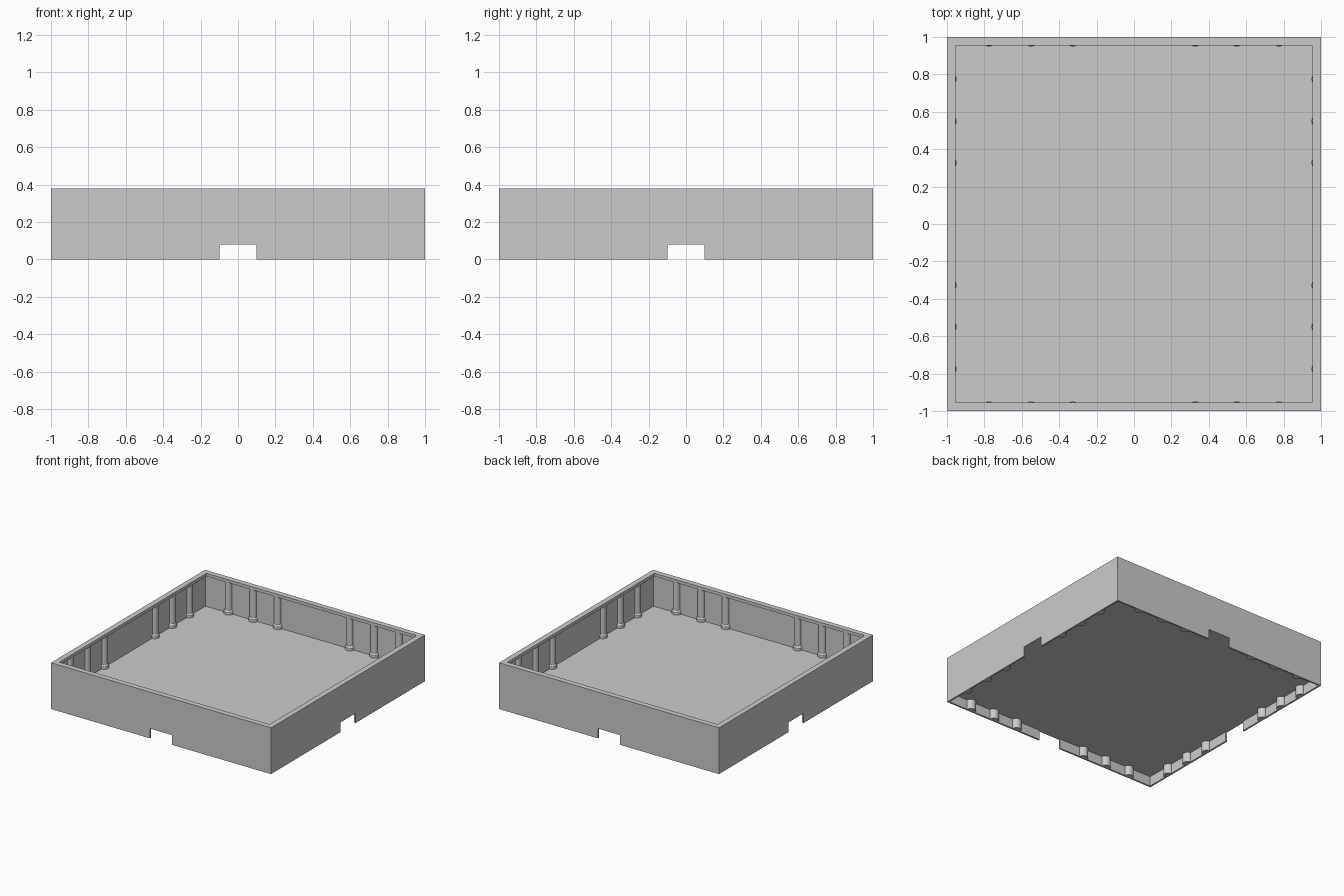
import bpy, bmesh
from math import pi, sin, cos
from mathutils import Matrix

if "Cube" in bpy.data.objects:
    bpy.data.objects.remove(bpy.data.objects["Cube"])

T = 0.014        # wall thickness
RIM = 0.045      # rim width
TOP, RIM_Z = 0.38, 0.355
FLOOR_LO, FLOOR_HI = 0.08, 0.09


def finish(name, bm):
    bmesh.ops.remove_doubles(bm, verts=bm.verts, dist=1e-5)
    bmesh.ops.recalc_face_normals(bm, faces=bm.faces)
    me = bpy.data.meshes.new(name)
    bm.to_mesh(me)
    bm.free()
    ob = bpy.data.objects.new(name, me)
    bpy.context.collection.objects.link(ob)
    return ob


def bridge(bm, a, b, cap=True):
    """Close two matching vertex loops into a solid."""
    n = len(a)
    for i in range(n):
        j = (i + 1) % n
        bm.faces.new((a[i], a[j], b[j], b[i]))
    if cap:
        bm.faces.new(a)
        bm.faces.new(b[::-1])


def side_wall(name, angle):
    # notched outline, mitred at both ends
    prof = [(-1, 0), (-.1, 0), (-.1, .08), (.1, .08), (.1, 0), (1, 0), (1, RIM_Z), (-1, RIM_Z)]
    bm = bmesh.new()
    outer = [bm.verts.new((x, -1, z)) for x, z in prof]
    inner = [bm.verts.new((x * (1 - T) if abs(x) == 1 else x, -1 + T, z)) for x, z in prof]
    bridge(bm, outer, inner)
    bm.transform(Matrix.Rotation(angle, 4, 'Z'))
    finish(name, bm)


def post(name, x, angle):
    # half-round post with a wider foot, set against the wall
    bm = bmesh.new()
    cy, n = -0.988, 10
    rings = []
    for r, z in [(.038, 0), (.038, .112), (.029, .125), (.029, RIM_Z)]:
        rings.append([bm.verts.new((x + r * cos(pi * i / n), cy + r * sin(pi * i / n), z))
                      for i in range(n + 1)])
    for a, b in zip(rings, rings[1:]):
        bridge(bm, a, b, cap=False)
    bm.faces.new(rings[0])
    bm.faces.new(rings[-1])
    bm.transform(Matrix.Rotation(angle, 4, 'Z'))
    ob = finish(name, bm)
    bpy.ops.object.select_all(action='DESELECT')
    ob.select_set(True)
    bpy.context.view_layer.objects.active = ob
    bpy.ops.object.shade_smooth_by_angle(angle=pi / 6)


# four walls, each with a bottom notch and six posts
for k, side in enumerate(("front", "right", "back", "left")):
    side_wall(side + "_wall", k * pi / 2)
    for i, x in enumerate((-.775, -.55, -.328, .328, .55, .775)):
        post(f"{side}_post_{i + 1}", x, k * pi / 2)

# floor panel
bm = bmesh.new()
bmesh.ops.create_cube(bm, size=1)
h = 2 * (1 - T)
bm.transform(Matrix.Translation((0, 0, (FLOOR_LO + FLOOR_HI) / 2))
             @ Matrix.Diagonal((h, h, FLOOR_HI - FLOOR_LO, 1)))
finish("floor", bm)

# top rim frame, overhanging inward
bm = bmesh.new()
loops = []
for s, z in [(1, RIM_Z), (1, TOP), (1 - RIM, TOP), (1 - RIM, RIM_Z)]:
    loops.append([bm.verts.new((s * a, s * b, z)) for a, b in ((-1, -1), (1, -1), (1, 1), (-1, 1))])
for i in range(4):
    bridge(bm, loops[i], loops[(i + 1) % 4], cap=False)
finish("top_rim", bm)
